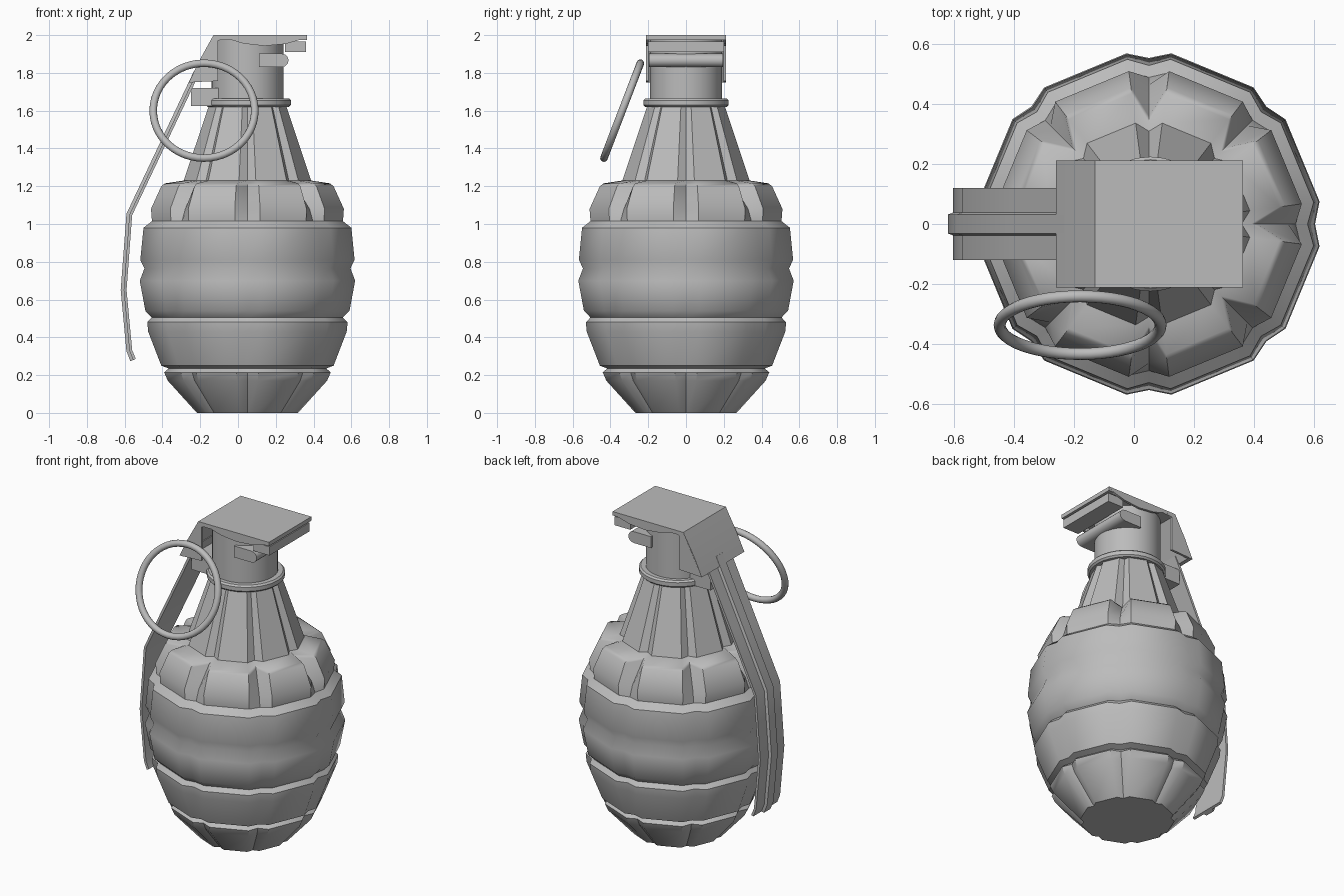
import bpy, bmesh, math
from math import sin, cos, radians

if "Cube" in bpy.data.objects:
    bpy.data.objects.remove(bpy.data.objects["Cube"])

mat = bpy.data.materials.new("plain grey")
mat.diffuse_color = (0.5, 0.5, 0.5, 1)
mat.use_nodes = True
mat.node_tree.nodes["Principled BSDF"].inputs["Base Color"].default_value = mat.diffuse_color
CX = 0.05  # axis of the body


def finish(name, bm, angle=35):
    bmesh.ops.recalc_face_normals(bm, faces=bm.faces)
    me = bpy.data.meshes.new(name)
    bm.to_mesh(me)
    bm.free()
    ob = bpy.data.objects.new(name, me)
    bpy.context.collection.objects.link(ob)
    me.materials.append(mat)
    me.shade_smooth()
    me.set_sharp_from_angle(angle=radians(angle))
    return ob


def skin(name, rings, angle=35):
    """Closed rings of points joined into a capped tube."""
    bm = bmesh.new()
    vs = [[bm.verts.new(p) for p in r] for r in rings]
    n = len(vs[0])
    for a, b in zip(vs, vs[1:]):
        for i in range(n):
            j = (i + 1) % n
            bm.faces.new((a[i], a[j], b[j], b[i]))
    bm.faces.new(vs[0])
    bm.faces.new(vs[-1])
    return finish(name, bm, angle)


def slab(name, pts, y0, y1):
    """Side profile (x, z) extruded along y."""
    return skin(name, [[(x, y, z) for x, z in pts] for y in (y0, y1)])


def lathe(name, cx, prof, n=32):
    return skin(name, [[(cx + r * cos(2 * math.pi * i / n), r * sin(2 * math.pi * i / n), z)
                        for i in range(n)] for r, z in prof])


# Segmented body and ribbed neck: height, radius, depth of the vertical grooves
body = [(0, .27, .02), (.17, .425, .03), (.215, .445, .03), (.235, .42, .02),
        (.25, .46, .02), (.43, .53, .025), (.48, .535, .025), (.505, .51, .015),
        (.54, .545, .02), (.70, .575, .02), (.765, .55, .012), (.81, .572, .02),
        (.98, .555, .025), (1.015, .51, .02), (1.08, .515, .05), (1.20, .46, .10),
        (1.215, .44, .10), (1.23, .34, .03), (1.63, .205, .02)]
rings = []
for z, r, d in body:
    ring = []
    for k in range(8):
        for da, dr in ((-7.5, 0), (0, d), (7.5, 0)):
            a = radians(45 * k + da)
            ring.append((CX + (r - dr) * cos(a), (r - dr) * sin(a), z))
    rings.append(ring)
skin("segmented_body", rings, 40)

# Fuze housing and its collar
lathe("fuze_housing", CX, [(.19, 1.62), (.19, 1.98)])
lathe("collar", 0.055, [(.215, 1.62), (.225, 1.63), (.225, 1.655), (.215, 1.665)])
slab("lever_bracket", [(-.25, 1.625), (0, 1.625), (0, 1.72), (-.25, 1.72)], -.11, .11)

# Cover plate over the fuze, with side flanges
slab("cover_plate", [(-.26, 1.75), (-.205, 1.865), (-.13, 2), (.365, 2), (.365, 1.975),
                     (-.11, 1.975), (-.235, 1.75)], -.212, .212)
flange = [(-.26, 1.75), (-.13, 2), (.36, 2), (.34, 1.978), (.25, 1.953), (.14, 1.943),
          (.03, 1.955), (-.07, 1.985), (-.105, 1.97), (-.105, 1.757)]
for s, side in ((-1, "front"), (1, "back")):
    slab("cover_flange_" + side, flange, s * .198, s * .213)
slab("cover_lip", [(.25, 1.91), (.36, 1.91), (.36, 1.965), (.25, 1.965)], -.2, .2)

# Hinge pin running across under the cover
pin = [(.11, 1.83)] + [(.23 + .038 * cos(radians(a)), 1.866 + .036 * sin(radians(a)))
                       for a in range(-90, 91, 30)] + [(.11, 1.902)]
slab("hinge_pin", pin, -.195, .195)

# Safety lever: ribbed cross-section swept along a bent path
path = [(-.22, 1.80), (-.40, 1.42), (-.575, 1.05), (-.605, .65), (-.575, .33), (-.555, .28)]
section = [(-.12, -.015), (-.12, 0), (-.038, 0), (-.032, .016),
           (.032, .016), (.038, 0), (.12, 0), (.12, -.015)]
rings = []
for i, (x, z) in enumerate(path):
    a, b = path[max(i - 1, 0)], path[min(i + 1, len(path) - 1)]
    dx, dz = b[0] - a[0], b[1] - a[1]
    l = math.hypot(dx, dz)
    nx, nz = dz / l, -dx / l  # outward, away from the body
    rings.append([(x + nx * o, y, z + nz * o) for y, o in section])
skin("safety_lever", rings, 25)

# Pull ring, leaning outwards at the front
bpy.ops.mesh.primitive_torus_add(major_radius=.269, minor_radius=.02, major_segments=48,
                                 minor_segments=12, location=(-.18, -.338, 1.6),
                                 rotation=(radians(69), 0, 0))
ring = bpy.context.object
ring.name = "pull_ring"
ring.data.materials.append(mat)
ring.data.shade_smooth()
